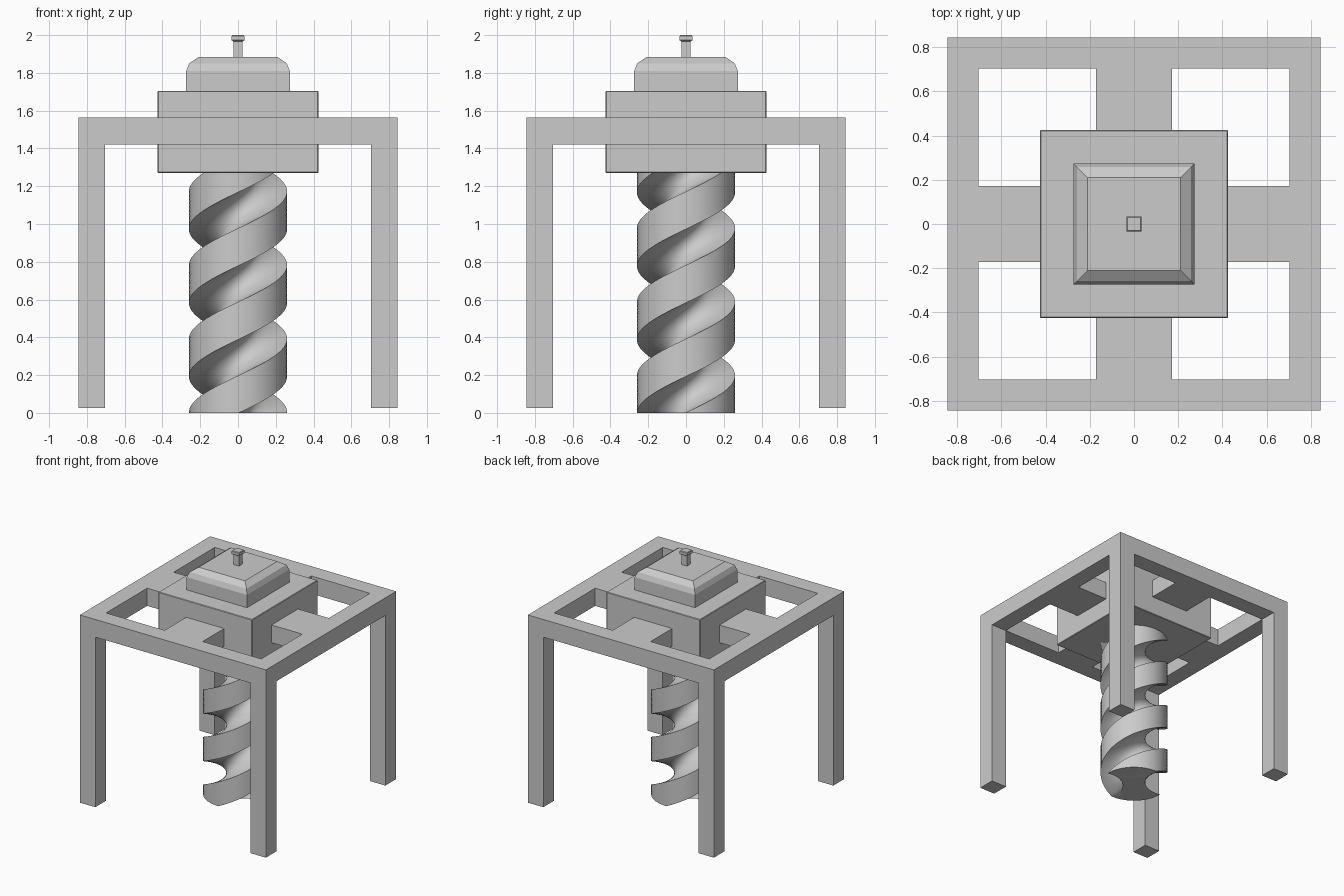
import bpy, bmesh
from math import sin, cos, pi, sqrt, acos, atan2, radians

if "Cube" in bpy.data.objects:
    bpy.data.objects.remove(bpy.data.objects["Cube"])


def finish(bm, name, smooth=False, bevel=0.0):
    bmesh.ops.recalc_face_normals(bm, faces=bm.faces)
    me = bpy.data.meshes.new(name)
    bm.to_mesh(me)
    bm.free()
    ob = bpy.data.objects.new(name, me)
    bpy.context.collection.objects.link(ob)
    if bevel:
        m = ob.modifiers.new("edge", 'BEVEL')
        m.width, m.segments = bevel, 1
    if smooth:
        bpy.ops.object.select_all(action='DESELECT')
        ob.select_set(True)
        bpy.context.view_layer.objects.active = ob
        bpy.ops.object.shade_smooth_by_angle(angle=radians(35))
    return ob


def loft(rings, name, **kw):
    """Skin a list of equal-length point rings and close both ends."""
    bm = bmesh.new()
    rows = [[bm.verts.new(p) for p in r] for r in rings]
    n = len(rows[0])
    for a, b in zip(rows, rows[1:]):
        for i in range(n):
            j = (i + 1) % n
            bm.faces.new((a[i], a[j], b[j], b[i]))
    bm.faces.new(rows[0][::-1])
    bm.faces.new(rows[-1])
    return finish(bm, name, **kw)


def square_stack(profile, name, **kw):
    """Square rings from (half width, height) pairs."""
    return loft([[(-s, -s, z), (s, -s, z), (s, s, z), (-s, s, z)]
                 for s, z in profile], name, **kw)


# Frame: grid of cells extruded to a slab, corner cells extruded down as legs
def frame():
    g = [-0.844, -0.704, -0.172, 0.172, 0.704, 0.844]
    z_low, z_top, z_foot = 1.42, 1.565, 0.025
    bm = bmesh.new()
    v = [[bm.verts.new((x, y, z_low)) for y in g] for x in g]
    corners = []
    for i in range(5):
        for j in range(5):
            if {i, j} & {0, 2, 4}:
                f = bm.faces.new((v[i][j], v[i][j + 1], v[i + 1][j + 1], v[i + 1][j]))
                if i in (0, 4) and j in (0, 4):
                    corners.append(f)
    base = list(bm.faces)
    ext = bmesh.ops.extrude_face_region(bm, geom=base, use_keep_orig=True)["geom"]
    for e in ext:
        if isinstance(e, bmesh.types.BMVert):
            e.co.z = z_top
    for f in corners:
        new = bmesh.ops.extrude_discrete_faces(bm, faces=[f])["faces"][0]
        for vert in new.verts:
            vert.co.z = z_foot
    finish(bm, "support_frame")


# Twisted auger: round bar with two round flutes, right-handed
def auger(radius=0.26, flute_centre=0.30, half=radians(44), pitch=0.78, top=1.30):
    ex, ey = radius * cos(half), radius * sin(half)
    fr = sqrt((flute_centre - ex) ** 2 + ey ** 2)
    fa = atan2(ey, flute_centre - ex)
    section = []
    for turn in (0, pi):
        pts = []
        for k in range(14):                       # flute arc
            t = -fa + 2 * fa * k / 14
            pts.append((flute_centre - fr * cos(t), fr * sin(t)))
        for k in range(10):                       # outer land arc
            t = half + (pi - 2 * half) * k / 10
            pts.append((radius * cos(t), radius * sin(t)))
        section += [(x * cos(turn), y * cos(turn)) for x, y in pts]
    rings, steps = [], 96
    for s in range(steps + 1):
        z = top * s / steps
        a = -pi / 4 + 2 * pi * z / pitch
        rings.append([(x * cos(a) - y * sin(a), x * sin(a) + y * cos(a), z)
                      for x, y in section])
    loft(rings, "auger_screw", smooth=True)


frame()
auger()

# Hub block, stepped cap and pin on top
square_stack([(0.425, 1.27), (0.425, 1.705)], "hub_block", bevel=0.004)
square_stack([(0.274, 1.70), (0.274, 1.81), (0.258, 1.85), (0.21, 1.884)], "cap")
square_stack([(0.024, 1.88), (0.024, 1.966), (0.034, 1.973),
              (0.034, 1.995), (0.03, 2.0)], "top_pin")
